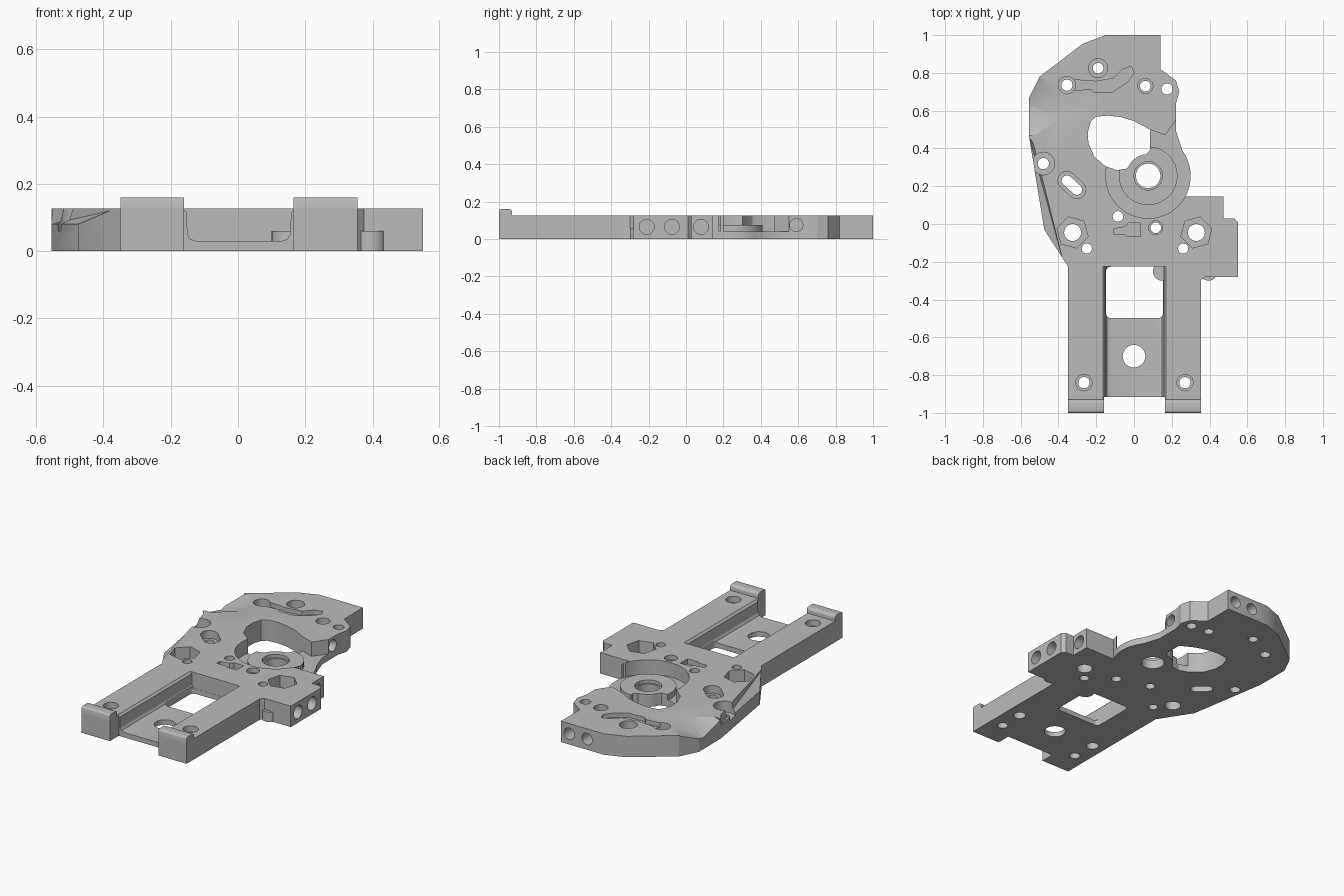
import bpy, bmesh, math
from mathutils import Matrix, Vector

if "Cube" in bpy.data.objects:
    bpy.data.objects.remove(bpy.data.objects["Cube"])

TOP = 0.127
grey = bpy.data.materials.new("plain grey")
grey.use_nodes = True
grey.diffuse_color = (0.5, 0.5, 0.5, 1)
grey.node_tree.nodes["Principled BSDF"].inputs["Base Color"].default_value = (0.5, 0.5, 0.5, 1)


def finish(name, bm):
    bmesh.ops.recalc_face_normals(bm, faces=bm.faces)
    mesh = bpy.data.meshes.new(name)
    bm.to_mesh(mesh)
    bm.free()
    mesh.materials.append(grey)
    ob = bpy.data.objects.new(name, mesh)
    bpy.context.collection.objects.link(ob)
    return ob


def prism(name, pts, lo, hi, axis="z"):
    """Extrude a profile: z takes (x, y), x takes (y, z), y takes (x, z)."""
    place = {"z": lambda a, b, t: (a, b, t),
             "x": lambda a, b, t: (t, a, b),
             "y": lambda a, b, t: (a, t, b)}[axis]
    bm = bmesh.new()
    low = [bm.verts.new(place(a, b, lo)) for a, b in pts]
    high = [bm.verts.new(place(a, b, hi)) for a, b in pts]
    bm.faces.new(low)
    bm.faces.new(high)
    for i in range(len(pts)):
        j = (i + 1) % len(pts)
        bm.faces.new((low[i], low[j], high[j], high[i]))
    return finish(name, bm)


def arc(cx, cy, r, a0=0, a1=360, n=32):
    last = n if a1 - a0 == 360 else n - 1
    return [(cx + r * math.cos(math.radians(a0 + (a1 - a0) * i / last)),
             cy + r * math.sin(math.radians(a0 + (a1 - a0) * i / last))) for i in range(n)]


def rounded(x0, y0, x1, y1, r):
    return (arc(x1 - r, y1 - r, r, 0, 90, 6) + arc(x0 + r, y1 - r, r, 90, 180, 6)
            + arc(x0 + r, y0 + r, r, 180, 270, 6) + arc(x1 - r, y0 + r, r, 270, 360, 6))


def hull(name, pts):
    bm = bmesh.new()
    for p in pts:
        bm.verts.new(p)
    out = bmesh.ops.convex_hull(bm, input=bm.verts)
    bmesh.ops.delete(bm, geom=list({g for g in out["geom_interior"] if isinstance(g, bmesh.types.BMVert)}),
                     context="VERTS")
    return finish(name, bm)


def carve(ob, cutter, keep=False):
    mod = ob.modifiers.new("carve", "BOOLEAN")
    mod.operation = "DIFFERENCE"
    mod.solver = "EXACT"
    mod.object = cutter
    bpy.context.view_layer.update()
    bpy.context.view_layer.objects.active = ob
    bpy.ops.object.modifier_apply(modifier=mod.name)
    if not keep:
        bpy.data.objects.remove(cutter)


# Main plate outline, with the round gear edge on the left flank
outline = [(-.35, -1), (-.16, -1), (-.16, -.915), (.165, -.915), (.165, -1), (.355, -1),
           (.355, -.3), (.375, -.28), (.55, -.28), (.55, .01), (.53, .03), (.475, .03),
           (.475, .145), (.275, .145)]
outline += arc(.075, .255, .225, -22, 36, 12)
outline += [(.223, .49), (.223, .64), (.24, .70), (.222, .76), (.14, .82), (.14, 1),
            (-.15, 1), (-.27, .955), (-.50, .78), (-.555, .67), (-.555, .46),
            (-.475, -.03), (-.35, -.225)]
plate = prism("base_plate", outline, 0, TOP)

# Channel between the two legs, then the window through its floor
channel = [(-.165, .2), (-.165, TOP), (-.153, TOP - .012), (-.15, .05), (-.142, .036), (-.125, .03),
           (.13, .03), (.147, .036), (.155, .05), (.158, TOP - .012), (.17, TOP), (.17, .2)]
carve(plate, prism("cut", channel, -1.1, -.225, "y"))
carve(plate, prism("cut", rounded(-.148, -.498, .153, -.226, .025), -.1, .2))

# Low gear recess that opens to the side
carve(plate, prism("cut", arc(.075, .255, .225, n=56), .04, .3))
carve(plate, prism("cut", [(.07, .44), (.085, .5), (.165, .47), (.222, .55), (.32, .55),
                           (.32, .2), (.15, .25)], .04, .3))

# Boss in the recess
boss = prism("gear_boss", arc(.075, .255, .155, n=48), .03, .075)

# Large cam-shaped opening and central bore, shared by plate and boss
cam = [(-.2, .568), (-.14, .574), (-.07, .566), (0, .545), (.085, .5), (.085, .39)]
cam += arc(.075, .255, .115, 95, 155, 8)
cam += [(-.04, .293), (-.09, .285), (-.15, .305), (-.21, .355), (-.242, .43), (-.243, .49), (-.228, .545)]
for shape, low in ((cam, -.1), (arc(.075, .255, .065), -.1), (arc(.075, .255, .075), .055)):
    cutter = prism("cut", shape, low, .3)
    carve(boss, cutter, keep=True)
    carve(plate, cutter)

# Vertical holes: x, y, radius, counterbore radius, counterbore floor
holes = [(-.19, .825, .028, .05, .08), (-.355, .735, .03, .046, .06), (.06, .73, .028, .04, .09),
         (.175, .715, .03, 0, 0), (-.48, .32, .03, .06, .06), (-.085, .04, .028, 0, 0),
         (.115, -.02, .028, .037, .1), (-.25, -.13, .027, 0, 0), (.26, -.13, .027, 0, 0),
         (-.265, -.84, .03, .043, .09), (.27, -.84, .03, .043, .09), (0, -.7, .06, 0, 0),
         (-.325, -.045, .045, 0, 0), (.33, -.045, .045, 0, 0)]
for x, y, r, wide, floor in holes:
    carve(plate, prism("cut", arc(x, y, r, n=24), -.1, .3))
    if wide:
        carve(plate, prism("cut", arc(x, y, wide, n=28), floor, .3))

# Hexagonal nut pockets
for x, turn in ((-.325, -15), (.33, 15)):
    carve(plate, prism("cut", arc(x, -.045, .085, turn, turn + 360, 6), .055, .3))

# Slanted slot with a stepped rim
for r, low in ((.028, -.1), (.048, .08)):
    ends = arc(-.355, .23, r, 45, 225, 10) + arc(-.303, .182, r, 225, 405, 10)
    carve(plate, prism("cut", ends, low, .3))

# Shallow grooves in the top
carve(plate, prism("cut", [(-.37, .70), (-.23, .715), (-.21, .695), (-.11, .70), (-.03, .755), (0, .80),
                           (-.015, .835), (-.06, .82), (-.11, .77), (-.2, .755), (-.34, .765)], .1, .3))
carve(plate, prism("cut", [(-.105, -.055), (-.05, -.055), (-.035, -.065), (.035, -.065), (.035, .005),
                           (-.03, .005), (-.045, -.015), (-.105, -.025)], .095, .3))

# Sloped flank and faceted dent on the right edge
carve(plate, hull("cut", [(-.555, .46, .08), (-.475, -.03, .08), (-.38, -.18, .12), (-.53, .42, .13),
                          (-.415, -.05, .13), (-.53, .42, .3), (-.415, -.05, .3), (-.37, -.2, .3),
                          (-.7, .46, .08), (-.7, -.03, .08), (-.7, .46, .3), (-.7, -.2, .3)]))
carve(plate, hull("cut", [(x, y, z) for x, y in ((-.48, .77), (-.39, .68), (-.39, .565), (-.52, .47))
                          for z in (TOP, .3)]
                  + [(-.57, .63, .065), (-.6, .63, .065), (-.6, .47, .1), (-.6, .47, .3), (-.6, .8, .1), (-.6, .8, .3)]))

# Horizontal screw holes in the left side and the back
for y, z, r, x in ((-.21, .065, .04, .46), (-.075, .065, .04, .46), (.08, .065, .04, .38), (.59, .075, .035, .14)):
    carve(plate, prism("cut", arc(y, z, r, n=24), x, .7, "x"))
for x in (.085, -.035):
    carve(plate, prism("cut", arc(x, .065, .035, n=24), .88, 1.1, "y"))

# Blind holes under the legs
for x in (-.27, .27):
    carve(plate, prism("cut", arc(x, -.69, .035, n=24), -.1, .06))

# Raised hooks at the leg ends
hook = [(-1, .1), (-1, .15)] + arc(-.988, .148, .012, 180, 90, 5)[1:]
hook += arc(-.947, .143, .017, 90, 0, 6) + [(-.93, .1)]
parts = [plate, boss,
         prism("right_hook", hook, -.35, -.16, "x"),
         prism("left_hook", hook, .165, .355, "x"),
         prism("inner_tab", arc(.15, -.25, .05, n=28), 0, .06),
         prism("outer_tab", arc(.395, -.255, .045, n=28), 0, .06)]

# Smooth curved walls, crisp edges elsewhere
bpy.ops.object.select_all(action="DESELECT")
for ob in parts:
    ob.select_set(True)
bpy.context.view_layer.objects.active = plate
bpy.ops.object.shade_smooth_by_angle(angle=math.radians(24))
